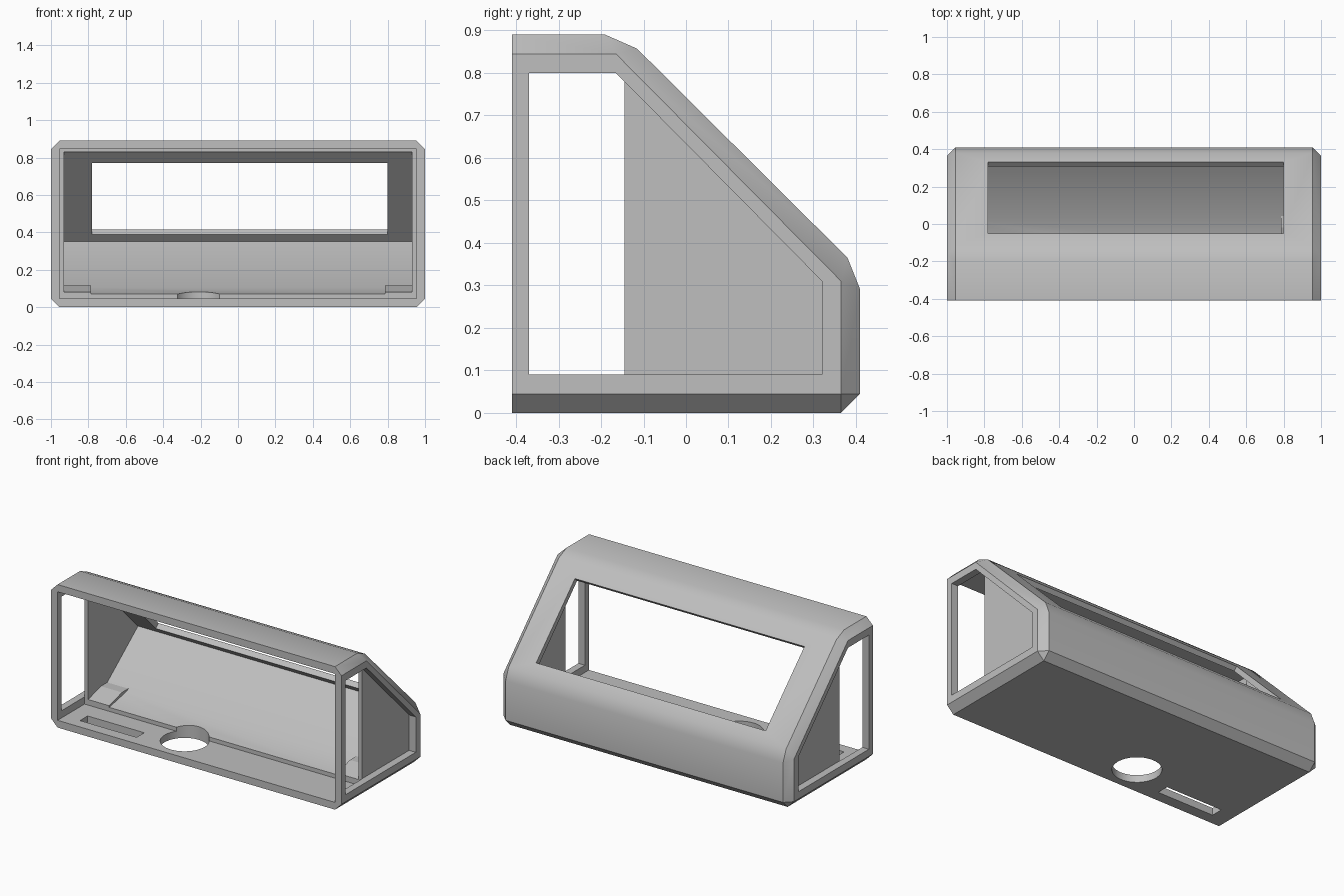
import bpy, bmesh, math

if "Cube" in bpy.data.objects:
    bpy.data.objects.remove(bpy.data.objects["Cube"], do_unlink=True)

grey = bpy.data.materials.new("light grey plastic")
grey.use_nodes = True
colour = (0.52, 0.52, 0.52, 1)
grey.diffuse_color = colour
grey.node_tree.nodes["Principled BSDF"].inputs["Base Color"].default_value = colour


def finish(name, bm):
    bmesh.ops.recalc_face_normals(bm, faces=bm.faces)
    mesh = bpy.data.meshes.new(name)
    bm.to_mesh(mesh)
    bm.free()
    mesh.materials.append(grey)
    obj = bpy.data.objects.new(name, mesh)
    bpy.context.collection.objects.link(obj)
    return obj


def prism(name, profile, x0, x1):
    """Extrude a (y, z) profile along x."""
    bm = bmesh.new()
    face = bm.faces.new([bm.verts.new((x0, y, z)) for y, z in profile])
    new = bmesh.ops.extrude_face_region(bm, geom=[face])["geom"]
    verts = [v for v in new if isinstance(v, bmesh.types.BMVert)]
    bmesh.ops.translate(bm, verts=verts, vec=(x1 - x0, 0, 0))
    return finish(name, bm)


def box(y0, y1, z0, z1):
    return [(y0, z0), (y1, z0), (y1, z1), (y0, z1)]


def cut(target, cutter):
    mod = target.modifiers.new(cutter.name, "BOOLEAN")
    mod.operation = "DIFFERENCE"
    mod.solver = "EXACT"
    mod.object = cutter
    cutter.hide_render = True
    bpy.context.view_layer.objects.active = target
    bpy.ops.object.modifier_apply(modifier=mod.name)
    bpy.data.objects.remove(cutter, do_unlink=True)


# Outer body: full profile, with a smaller one at each end for the chamfers
outer = [(-.41, 0), (.365, 0), (.41, .045), (.41, .29), (.38, .365),
         (-.115, .857), (-.19, .89), (-.41, .89)]
end = [(-.41, .045), (.365, .045), (.365, .31), (-.165, .845), (-.41, .845)]
bm = bmesh.new()
for side in (-1, 1):
    for x, profile in ((.955, outer), (1, end)):
        for y, z in profile:
            bm.verts.new((side * x, y, z))
bmesh.ops.convex_hull(bm, input=bm.verts)
bmesh.ops.dissolve_limit(bm, angle_limit=math.radians(1), verts=bm.verts, edges=bm.edges)
case = finish("case_body", bm)

# Open front and the narrower rear chamber with its ramp
step = -.145
cut(case, prism("front_cavity", box(-.5, step, .045, .845), -.955, .955))
chamber = [(step - .02, .07), (step, .07), (.03, .105), (.345, .35), (-.13, .83), (step - .02, .83)]
cut(case, prism("rear_cavity", chamber, -.93, .93))

# Side openings, leaving a thin recessed plate at the rear
opening = [(-.37, .09), (.32, .09), (.32, .31), (-.165, .80), (-.37, .80)]
for side in (-1, 1):
    cut(case, prism("side_opening", opening, side * .954, side * 1.1))

# Display window through the slope
window = [(0, .843), (.38, .463), (.27, .353), (-.11, .733)]
cut(case, prism("window_opening", window, -.78, .80))

# Floor slot and round cable hole
cut(case, prism("slot_opening", box(-.34, -.265, -.1, .06), -.85, -.46))
bm = bmesh.new()
bmesh.ops.create_cone(bm, cap_ends=True, segments=48, radius1=.138, radius2=.138, depth=.4)
bmesh.ops.translate(bm, verts=bm.verts, vec=(-.21, -.225, .05))
cut(case, finish("round_opening", bm))

# Raised pads at both ends of the rear floor
pad = [(step, .06), (step, .08), (-.02, .115), (.042, .115), (.042, .06)]
pads = [prism(name, pad, side * .785, side * .935)
        for name, side in (("right_pad", -1), ("left_pad", 1))]

bpy.ops.object.select_all(action="DESELECT")
case.select_set(True)
bpy.context.view_layer.objects.active = case
bpy.ops.object.shade_smooth_by_angle(angle=math.radians(28))
